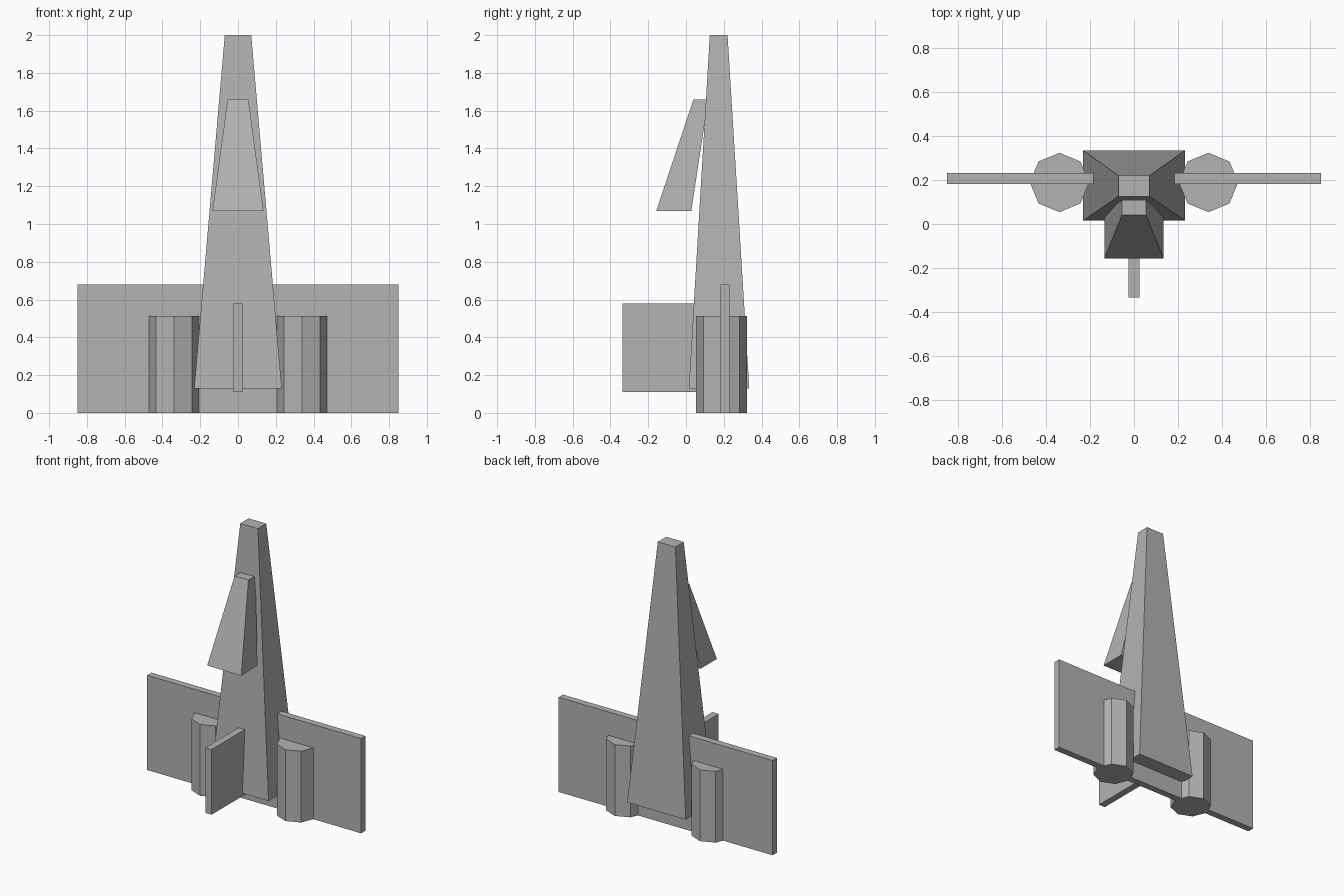
import bpy
import bmesh
import math
from mathutils import Matrix

if "Cube" in bpy.data.objects:
    bpy.data.objects.remove(bpy.data.objects["Cube"])

# One plain grey for the whole craft
grey = bpy.data.materials.new("plain_grey")
grey.diffuse_color = (0.45, 0.45, 0.45, 1)
grey.use_nodes = True
grey.node_tree.nodes["Principled BSDF"].inputs["Base Color"].default_value = grey.diffuse_color


def finish(name, bm):
    bmesh.ops.recalc_face_normals(bm, faces=bm.faces)
    mesh = bpy.data.meshes.new(name)
    bm.to_mesh(mesh)
    bm.free()
    mesh.materials.append(grey)
    obj = bpy.data.objects.new(name, mesh)
    bpy.context.collection.objects.link(obj)
    return obj


def tapered_box(name, z0, z1, half0, y0, half1=None, y1=None):
    """Box from z0 to z1; half widths and (front, back) y ranges per end."""
    half1 = half0 if half1 is None else half1
    y1 = y0 if y1 is None else y1
    bm = bmesh.new()
    bmesh.ops.create_cube(bm, size=2)
    for v in bm.verts:
        top = v.co.z > 0
        half, ys = (half1, y1) if top else (half0, y0)
        v.co = (half * v.co.x, ys[1] if v.co.y > 0 else ys[0], z1 if top else z0)
    return finish(name, bm)


# Tapering body and slanted cockpit
tapered_box("fuselage", 0.13, 2.0, 0.232, (0.015, 0.335), 0.07, (0.126, 0.22))
tapered_box("cockpit", 1.07, 1.66, 0.135, (-0.157, 0.028), 0.055, (0.04, 0.118))

# Wing slab through the body, and front fin
tapered_box("wing", 0.0, 0.68, 0.85, (0.182, 0.231))
tapered_box("tail_fin", 0.11, 0.578, 0.025, (-0.335, 0.15))

# Eight-sided engines on both sides
for side, label in ((-1, "left"), (1, "right")):
    bm = bmesh.new()
    bmesh.ops.create_cone(bm, cap_ends=True, segments=8, radius1=0.135,
                          radius2=0.135, depth=0.512,
                          matrix=Matrix.Translation((side * 0.339, 0.189, 0.256)))
    # keep a corner pointing straight along x
    first = max(bm.verts, key=lambda v: abs(v.co.x))
    angle = math.atan2(first.co.y - 0.189, first.co.x - side * 0.339)
    bmesh.ops.rotate(bm, verts=bm.verts, cent=(side * 0.339, 0.189, 0),
                     matrix=Matrix.Rotation(-angle, 3, 'Z'))
    finish(label + "_engine", bm)
